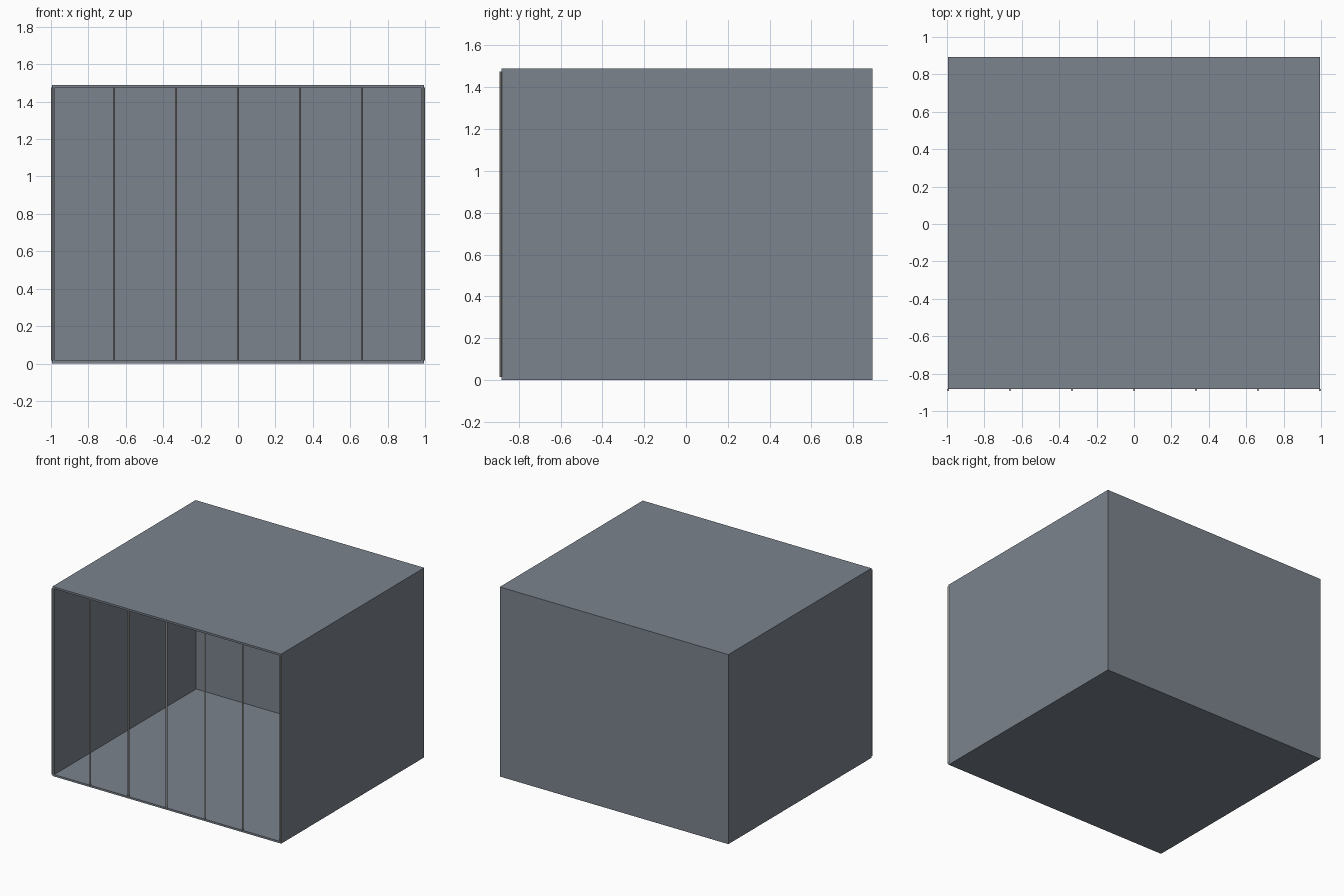
import bpy
import bmesh

if "Cube" in bpy.data.objects:
    bpy.data.objects.remove(bpy.data.objects["Cube"], do_unlink=True)


def material(name, rgb):
    m = bpy.data.materials.new(name)
    m.use_nodes = True
    m.diffuse_color = (*rgb, 1)
    m.node_tree.nodes["Principled BSDF"].inputs["Base Color"].default_value = (*rgb, 1)
    return m


slate = material("slate grey", (0.20, 0.23, 0.27))
steel = material("light steel", (0.45, 0.45, 0.42))


def box(name, lo, hi, mat):
    bm = bmesh.new()
    bmesh.ops.create_cube(bm, size=1)
    for v in bm.verts:
        v.co = [(a + b) / 2 + c * (b - a) for a, b, c in zip(lo, hi, v.co)]
    me = bpy.data.meshes.new(name)
    bm.to_mesh(me)
    bm.free()
    me.materials.append(mat)
    ob = bpy.data.objects.new(name, me)
    bpy.context.collection.objects.link(ob)
    return ob


W, H = 0.994, 1.49           # half width and height of the shell
FRONT, BACK = -0.883, 0.893  # depth range of the shell
T = 0.015                    # panel thickness

# Shell open at the front
box("floor", (-W, FRONT, 0), (W, BACK, T), slate)
box("roof", (-W, FRONT, H - T), (W, BACK, H), slate)
box("back_wall", (-W, BACK - T, T), (W, BACK, H - T), slate)
for side, s in (("left", 1), ("right", -1)):
    xs = sorted((s * W, s * (W - T)))
    box(side + "_wall", (xs[0], FRONT, T), (xs[1], BACK - T, H - T), slate)

# Slim round bars across the opening
R = 0.006
for i in range(7):
    x = (i - 3) * 0.994 / 3
    bpy.ops.mesh.primitive_cylinder_add(
        vertices=12, radius=R, depth=H - 2 * T,
        location=(x, FRONT - 0.004, H / 2))
    bar = bpy.context.object
    bar.name = f"front_bar_{i + 1}"
    bar.data.materials.append(steel)
    bpy.ops.object.shade_smooth_by_angle()
